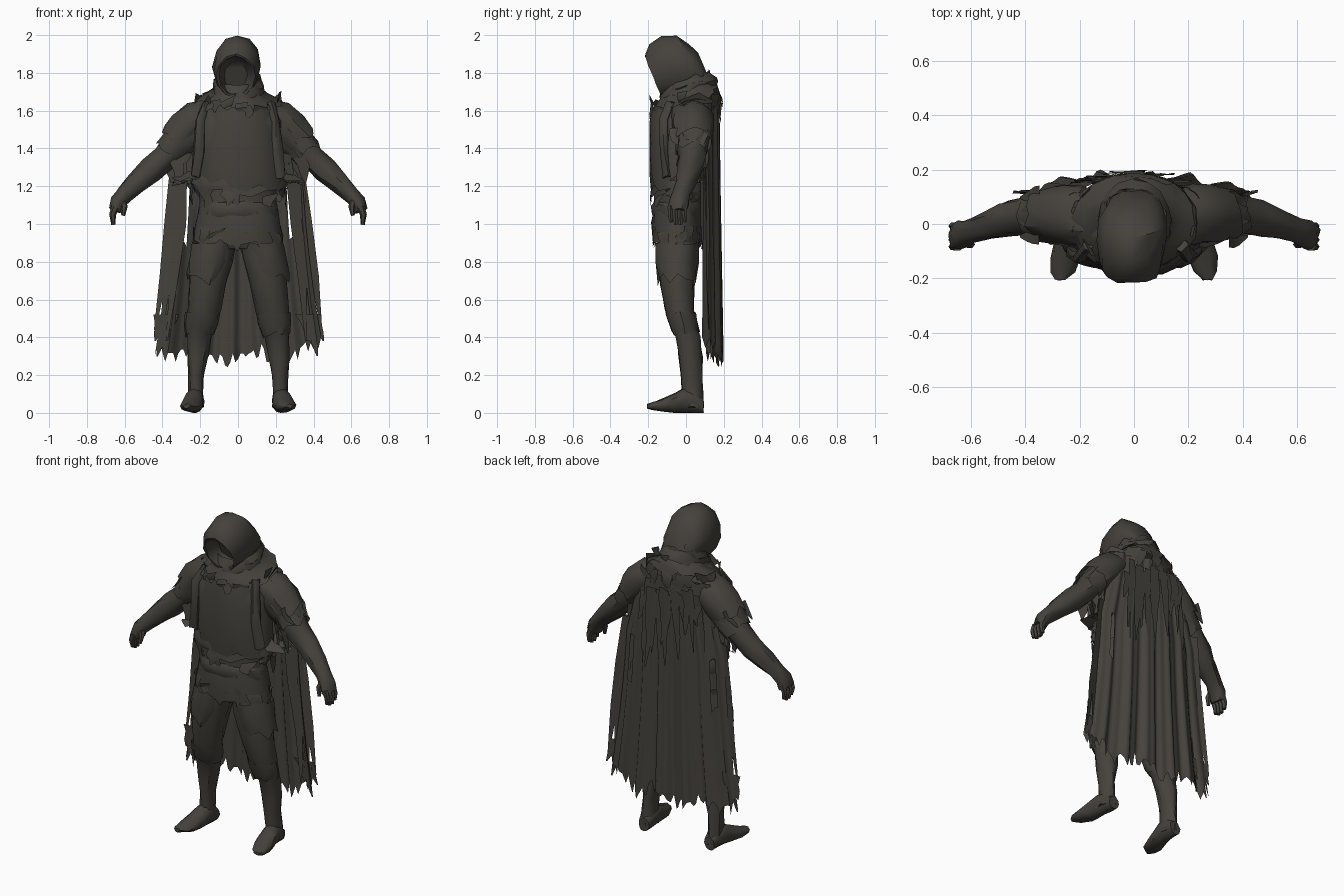
import bpy, bmesh, math, random
from mathutils import Vector

random.seed(7)
cube = bpy.data.objects.get("Cube")
if cube:
    bpy.data.objects.remove(cube)

cloth = bpy.data.materials.new("dark_brown_cloth")
cloth.use_nodes = True
COLOR = (0.06, 0.054, 0.045, 1)
cloth.diffuse_color = COLOR
cloth.node_tree.nodes["Principled BSDF"].inputs["Base Color"].default_value = COLOR

X, Y, Z = Vector((1, 0, 0)), Vector((0, 1, 0)), Vector((0, 0, 1))


def finish(name, bm, angle=40):
    bmesh.ops.recalc_face_normals(bm, faces=bm.faces)
    mesh = bpy.data.meshes.new(name)
    bm.to_mesh(mesh)
    bm.free()
    mesh.materials.append(cloth)
    ob = bpy.data.objects.new(name, mesh)
    bpy.context.collection.objects.link(ob)
    bpy.ops.object.select_all(action='DESELECT')
    ob.select_set(True)
    bpy.context.view_layer.objects.active = ob
    bpy.ops.object.shade_smooth_by_angle(angle=math.radians(angle))


def tube(name, rings, n=14, axis=None, ref=Y, jag=0, jitter=0, caps=(True, True), side=1):
    """Loft of rings (x, y, z, radius across, radius along ref); jag tears the last ring."""
    bm = bmesh.new()
    centres = [Vector((r[0] * side, r[1], r[2])) for r in rings]
    down = (centres[-1] - centres[-2]).normalized()
    loops = []
    for i, r in enumerate(rings):
        t = axis or centres[min(i + 1, len(rings) - 1)] - centres[max(i - 1, 0)]
        t = t.normalized()
        b = (ref - t * ref.dot(t)).normalized()
        a = b.cross(t)
        loop = []
        for k in range(n):
            ang = math.tau * k / n
            p = centres[i] + a * r[3] * math.cos(ang) + b * r[4] * math.sin(ang)
            p += Vector([random.uniform(-jitter, jitter) for _ in range(3)])
            if jag and i == len(rings) - 1:
                p += down * jag * random.uniform(-0.7, 1)
            p.z = max(p.z, 0)
            loop.append(bm.verts.new(p))
        loops.append(loop)
    for lo, hi in zip(loops, loops[1:]):
        for k in range(n):
            bm.faces.new((lo[k], lo[(k + 1) % n], hi[(k + 1) % n], hi[k]))
    if caps[0]:
        bm.faces.new(loops[0])
    if caps[1]:
        bm.faces.new(loops[-1])
    finish(name, bm)


def tatters(name, items):
    """Tapering torn strips: (top centre, width direction, fall vector, width)."""
    bm = bmesh.new()
    for top, across, fall, width in items:
        prev = None
        for j in range(4):
            f = j / 3
            c = top + fall * f + across * random.uniform(-0.2, 0.2) * width
            c += across.cross(fall).normalized() * random.uniform(-0.006, 0.006)
            w = across * width * 0.5 * (1 - 0.85 * f * f)
            row = (bm.verts.new(c - w), bm.verts.new(c + w))
            if prev:
                bm.faces.new((prev[0], prev[1], row[1], row[0]))
            prev = row
    finish(name, bm)


def ring_tatters(name, count, cy, z, rx, ry, length, width, start=0, end=math.tau):
    items = []
    for i in range(count):
        a = start + (end - start) * (i + random.uniform(-0.4, 0.4)) / count
        p = Vector((rx * math.cos(a), cy + ry * math.sin(a), z + random.uniform(-0.03, 0.03)))
        across = Vector((-rx * math.sin(a), ry * math.cos(a), random.uniform(-0.1, 0.1))).normalized()
        out = Vector((math.cos(a), math.sin(a), 0)) * random.uniform(-0.01, 0.015)
        items.append((p, across, out - Z * length * random.uniform(0.4, 1.1), width * random.uniform(0.5, 1.3)))
    tatters(name, items)


# Hood: recessed face hollow, rim, then crown to back
tube("hood", [(-.01, -.075, 1.785, .06, .08), (-.01, -.12, 1.785, .083, .105), (-.01, -.168, 1.785, .092, .112),
              (-.01, -.172, 1.785, .105, .122), (-.01, -.135, 1.812, .117, .155), (-.008, -.06, 1.833, .125, .178),
              (-.005, .02, 1.843, .122, .172), (0, .07, 1.828, .1, .132), (0, .095, 1.82, .06, .09)],
     n=12, axis=Vector((0, .92, .38)), ref=Z, jitter=.005)

# Cowl folds round the neck
tilt = Vector((0, -.3, .95))
tube("cowl", [(0, .01, 1.775, .115, .12), (0, .005, 1.735, .13, .14), (0, 0, 1.72, .123, .135),
              (0, 0, 1.69, .145, .165), (0, 0, 1.665, .19, .178), (0, .01, 1.625, .24, .183)],
     n=20, axis=tilt, jag=.04, jitter=.008, caps=(False, False))
tube("cowl_fold", [(0, .01, 1.76, .122, .13), (0, .01, 1.725, .14, .155), (0, .01, 1.695, .135, .16)],
     n=16, axis=tilt, jag=.03, jitter=.008, caps=(False, False))

# Torso, chest plate, waist wrap and skirt
tube("torso", [(0, 0, 1.7, .1, .09), (0, -.01, 1.63, .2, .12), (0, -.03, 1.54, .24, .145),
               (0, -.03, 1.36, .225, .15), (0, -.03, 1.22, .21, .14), (0, -.045, 1.1, .2, .125),
               (0, -.04, .95, .21, .125), (0, -.03, .87, .17, .1)], n=20, axis=Z, jitter=.006)
tube("chest_plate", [(.01, -.03, 1.62, .17, .145), (.01, -.035, 1.54, .2, .157), (.01, -.035, 1.4, .225, .16),
                     (.01, -.035, 1.28, .235, .16), (.01, -.03, 1.2, .24, .157)],
     n=22, axis=Z, jag=.03, jitter=.005, caps=(False, False))
tube("waist_wrap", [(0, -.03, 1.27, .22, .14), (0, -.03, 1.21, .255, .152), (0, -.03, 1.16, .245, .15)],
     n=20, axis=Z, jag=.04, jitter=.01, caps=(False, False))
tube("belt", [(0, -.045, 1.12, .2, .128), (0, -.045, 1.1, .212, .137), (0, -.045, 1.05, .215, .135),
              (0, -.045, 1.03, .21, .125)], n=18, axis=Z, jitter=.007)
tube("skirt", [(0, -.045, 1.08, .21, .128), (0, -.045, 1.0, .225, .132), (0, -.045, .9, .24, .132)],
     n=22, axis=Z, jag=.035, jitter=.01, caps=(False, False))
ring_tatters("waist_tatters", 13, -.03, 1.18, .25, .15, .11, .1)
ring_tatters("skirt_tatters", 13, -.045, .98, .233, .132, .13, .08)
ring_tatters("chest_tatters", 8, -.03, 1.64, .18, .155, .1, .08, math.pi, math.tau)

for side, word in ((1, "left"), (-1, "right")):
    # Arm and hand
    tube(word + "_arm", [(.15, .02, 1.57, .07, .08), (.24, .03, 1.52, .09, .095), (.315, .035, 1.44, .082, .085),
                         (.39, .03, 1.35, .064, .07), (.46, .02, 1.285, .066, .064), (.54, -.005, 1.215, .055, .053),
                         (.60, -.025, 1.16, .044, .044), (.635, -.04, 1.115, .042, .052), (.65, -.045, 1.07, .034, .048)],
         jitter=.006, side=side)
    for i in range(4):
        y = -.083 + i * .025
        reach = .014 * (i in (1, 2))
        tube(f"{word}_finger_{i + 1}", [(.648, y, 1.09, .022, .016), (.664, y, 1.05, .018, .015),
                                        (.66, y + .004, 1.01 - reach, .011, .011)], n=6, side=side)
    tube(word + "_thumb", [(.615, -.055, 1.14, .018, .018), (.602, -.075, 1.09, .018, .016),
                           (.608, -.08, 1.045, .01, .01)], n=6, side=side)
    # Torn layered sleeve
    tube(word + "_shoulder_layer", [(.14, .02, 1.6, .065, .1), (.21, .03, 1.56, .1, .112),
                                    (.27, .035, 1.505, .103, .108), (.325, .035, 1.44, .096, .1)],
         n=15, jag=.035, jitter=.009, caps=(False, False), side=side)
    tube(word + "_sleeve", [(.25, .03, 1.5, .1, .098), (.315, .035, 1.43, .093, .092), (.365, .03, 1.375, .08, .082)],
         n=14, jag=.03, jitter=.009, caps=(False, False), side=side)
    items = []
    for i in range(8):
        f = i / 7
        top = Vector((side * (.24 + .09 * f), random.uniform(-.03, .1), 1.4 - .04 * f))
        across = Vector((side, random.uniform(-.8, .8), 0)).normalized()
        items.append((top, across, Vector((side * .02, 0, -.19 + .05 * f)), .08))
    for i in range(4):
        y = -.05 + i * .05
        items.append((Vector((side * .345, y, 1.545 - abs(y - .03) * .5)), Y,
                      Vector((side * .07, 0, -.09)), .06))
    tatters(word + "_sleeve_tatters", items)
    # Flap of torn cloth jutting out beside the waist
    tatters(word + "_waist_flap", [(Vector((side * .22, y, 1.26)), (Y + Z * .6).normalized(),
                                    Vector((side * .13, .01, -.02 - i * .015)), .08)
                                   for i, y in enumerate((-.05, .02, .08))])
    # Strap of cloth down the side of the chest
    tube(word + "_chest_strap", [(.17, -.08, 1.64, .025, .02), (.195, -.12, 1.55, .026, .02),
                                 (.205, -.115, 1.38, .028, .02), (.225, -.1, 1.25, .03, .02)],
         n=8, jitter=.008, side=side)
    # Leg, knee wrap and foot
    tube(word + "_leg", [(.1, -.04, .95, .1, .105), (.135, -.045, .82, .112, .105), (.16, -.045, .68, .1, .09),
                         (.18, -.035, .55, .088, .075), (.193, -.015, .46, .08, .07), (.205, .01, .4, .064, .064),
                         (.215, .022, .3, .053, .064), (.222, .028, .2, .04, .058), (.225, .033, .1, .04, .057),
                         (.225, .035, .03, .045, .055)], axis=Z, jitter=.006, side=side)
    tube(word + "_thigh_cloth", [(.125, -.045, .9, .115, .112), (.15, -.05, .8, .115, .113), (.165, -.05, .72, .108, .098)],
         n=14, axis=Z, jag=.04, jitter=.009, caps=(False, False), side=side)
    tube(word + "_knee_wrap", [(.185, -.03, .53, .09, .077), (.193, -.018, .47, .09, .077), (.2, 0, .42, .074, .07)],
         n=12, axis=Z, jag=.025, jitter=.008, caps=(False, False), side=side)
    tube(word + "_foot", [(.222, .092, .04, .034, .04), (.225, .05, .06, .046, .06), (.23, -.01, .066, .05, .066),
                          (.238, -.06, .052, .054, .052), (.25, -.12, .04, .056, .036), (.262, -.175, .036, .045, .022),
                          (.27, -.205, .036, .018, .01)], n=12, axis=Y, ref=Z, jitter=.003, side=side)


# Cape: folded sheet, torn hem and open slits
def cape_point(u, v, hem):
    z = 1.64 - v * (1.64 - hem)
    width = .24 + .09 * min(v * 3, 1) + .11 * v * v
    fold = (.018 * math.sin(17 * u) + .008 * math.sin(41 * u + 1)) * (.35 + .65 * v)
    return Vector((u * width, .172 + .008 * v - .07 * u * u + fold, z))


COLS, ROWS = 64, 18
bm = bmesh.new()
grid = []
for i in range(COLS + 1):
    u = 2 * i / COLS - 1
    hem = .25 + .07 * abs(u) ** 3 + .03 * math.sin(9 * u) + .1 * abs(math.sin(i * .8)) * random.uniform(.4, 1)
    grid.append([bm.verts.new(cape_point(u, j / ROWS, hem)) for j in range(ROWS + 1)])
for i in range(COLS):
    u = abs(2 * (i + .5) / COLS - 1)
    for j in range(ROWS):
        if not (.76 < u < .82 and 6 <= j <= 9):
            bm.faces.new((grid[i][j], grid[i + 1][j], grid[i + 1][j + 1], grid[i][j + 1]))
finish("cape", bm, 60)

# Hanging rags over the cape, its side edges and its hem
rags = []
for i in range(20):
    u = random.uniform(-.75, .75)
    top = cape_point(u, random.uniform(0, .1), .3) + Y * .018
    rags.append((top, X, Vector((u * .05, 0, -random.uniform(.15, .5))), random.uniform(.03, .07)))
tatters("back_rags", rags)
rags = []
for side in (1, -1):
    for i in range(3):
        rags.append((Vector((side * (.29 + .015 * i), .085 + .01 * i, 1.3)),
                     Vector((side, .3, 0)).normalized(),
                     Vector((side * (.08 + .025 * i), .02, -.92 + .03 * i)), .07))
    for i in range(4):
        rags.append((Vector((side * (.34 + .025 * i), .11, .52)), X,
                     Vector((side * .03, .01, -.14 - .04 * (i % 3))), .055))
tatters("cape_edge_rags", rags)
ring_tatters("mantle_tatters", 15, .01, 1.67, .225, .178, .13, .09, -.2, math.pi + .2)
